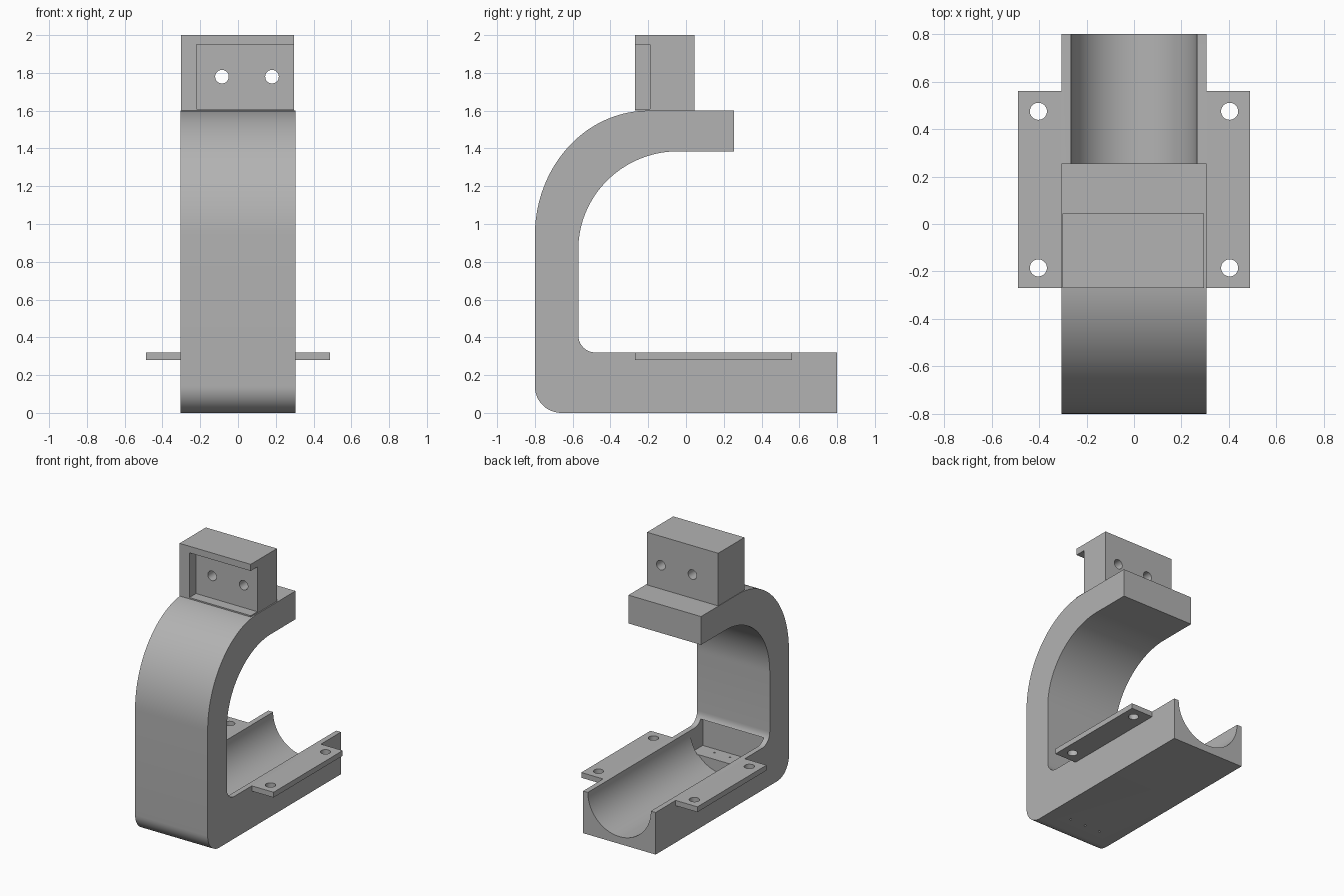
import bpy, bmesh, math
from mathutils import Matrix

cube = bpy.data.objects.get("Cube")
if cube:
    bpy.data.objects.remove(cube, do_unlink=True)

grey = bpy.data.materials.new("plain grey")
grey.use_nodes = True
grey.diffuse_color = (0.45, 0.45, 0.45, 1)
grey.node_tree.nodes["Principled BSDF"].inputs["Base Color"].default_value = (0.45, 0.45, 0.45, 1)


def finish(name, bm):
    bmesh.ops.recalc_face_normals(bm, faces=bm.faces)
    mesh = bpy.data.meshes.new(name)
    bm.to_mesh(mesh)
    bm.free()
    mesh.materials.append(grey)
    ob = bpy.data.objects.new(name, mesh)
    bpy.context.scene.collection.objects.link(ob)
    return ob


def box(name, x0, x1, y0, y1, z0, z1):
    bm = bmesh.new()
    bmesh.ops.create_cube(bm, size=1)
    bmesh.ops.scale(bm, vec=(x1 - x0, y1 - y0, z1 - z0), verts=bm.verts)
    bmesh.ops.translate(bm, vec=((x0 + x1) / 2, (y0 + y1) / 2, (z0 + z1) / 2), verts=bm.verts)
    return finish(name, bm)


def rod(name, centre, radius, length, axis="Z", sides=32):
    bm = bmesh.new()
    turn = Matrix.Rotation(math.pi / 2, 4, "X") if axis == "Y" else Matrix()
    bmesh.ops.create_cone(bm, cap_ends=True, segments=sides, radius1=radius, radius2=radius,
                          depth=length, matrix=Matrix.Translation(centre) @ turn)
    return finish(name, bm)


def arc(cy, cz, ry, rz, start, end, steps):
    angles = [math.radians(start + (end - start) * i / steps) for i in range(steps + 1)]
    return [(cy + ry * math.cos(a), cz + rz * math.sin(a)) for a in angles]


def select_only(ob):
    bpy.ops.object.select_all(action="DESELECT")
    ob.select_set(True)
    bpy.context.view_layer.objects.active = ob


def cut(ob, cutters):
    select_only(ob)
    for cutter in cutters:
        cutter.hide_render = True
        mod = ob.modifiers.new("cut", "BOOLEAN")
        mod.operation = "DIFFERENCE"
        mod.solver = "EXACT"
        mod.object = cutter
        bpy.ops.object.modifier_apply(modifier=mod.name)
        bpy.data.objects.remove(cutter, do_unlink=True)


def smooth(ob):
    select_only(ob)
    bpy.ops.object.shade_smooth_by_angle(angle=math.radians(30))


# C-shaped frame: side profile extruded across the width
HALF = 0.305
profile = [(0.8, 0)]
profile += arc(-0.66, 0.14, 0.14, 0.14, 270, 180, 12)
profile += arc(-0.2, 0.94, 0.6, 0.66, 180, 90, 36)
profile += [(0.255, 1.6), (0.255, 1.385)]
profile += arc(-0.04, 0.865, 0.53, 0.52, 90, 180, 36)
profile += arc(-0.48, 0.41, 0.09, 0.09, 180, 270, 10)
profile += [(0.8, 0.32)]
bm = bmesh.new()
side = bm.faces.new([bm.verts.new((-HALF, y, z)) for y, z in profile])
out = bmesh.ops.extrude_face_region(bm, geom=[side])
moved = [v for v in out["geom"] if isinstance(v, bmesh.types.BMVert)]
bmesh.ops.translate(bm, vec=(2 * HALF, 0, 0), verts=moved)
frame = finish("c_frame", bm)

# Half-round trough, end pocket and small pin holes in the base
cutters = [rod("trough_cutter", (0, 0.28, 0.32), 0.265, 1.44, "Y", 96),
           box("pocket_cutter", -0.265, 0.265, -0.58, -0.43, 0.15, 0.36)]
cutters += [rod("pin_cutter", (x, -0.53, 0.08), 0.007, 0.3, sides=12) for x in (-0.13, 0, 0.13)]
cut(frame, cutters)
smooth(frame)

# Mounting tabs with screw holes on both sides of the base
for name, s in (("left_tab", 1), ("right_tab", -1)):
    xs = sorted((s * HALF, s * 0.488))
    tab = box(name, xs[0], xs[1], -0.27, 0.56, 0.28, 0.32)
    cut(tab, [rod("hole_cutter", (s * 0.403, y, 0.3), 0.036, 0.2) for y in (-0.185, 0.475)])
    smooth(tab)

# Top block, recessed at the front and open on its left, with two holes
block = box("top_block", -0.302, 0.296, -0.27, 0.045, 1.6, 2)
cut(block, [box("recess_cutter", -0.22, 0.4, -0.4, -0.19, 1.61, 1.95)]
    + [rod("bolt_cutter", (x, 0, 1.78), 0.036, 0.8, "Y") for x in (-0.085, 0.18)])
smooth(block)
